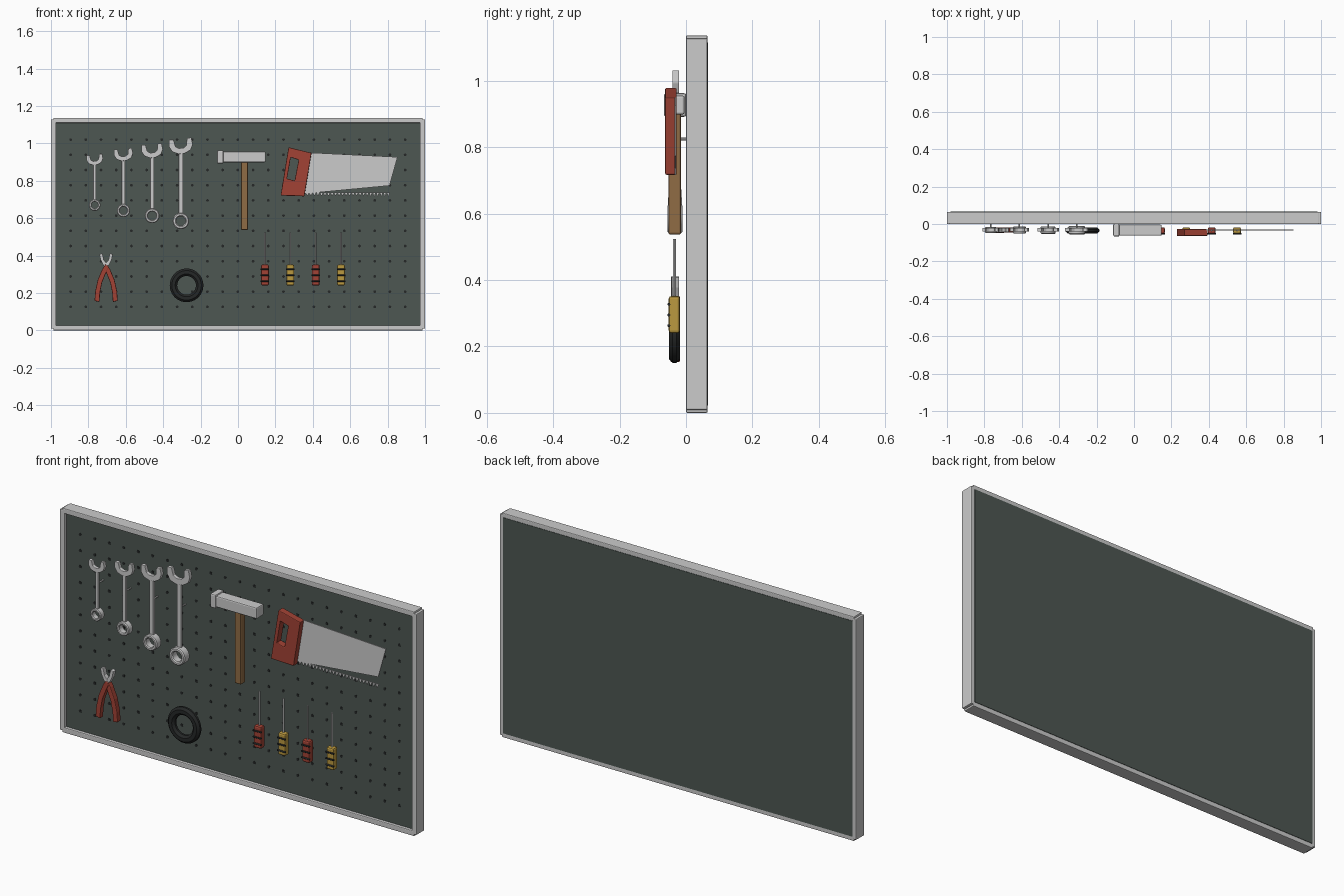
import bpy, bmesh, math

if "Cube" in bpy.data.objects:
    bpy.data.objects.remove(bpy.data.objects["Cube"])


def mat(name, c):
    m = bpy.data.materials.new(name)
    m.diffuse_color = (*c, 1)
    m.use_nodes = True
    m.node_tree.nodes["Principled BSDF"].inputs["Base Color"].default_value = m.diffuse_color
    return m


GREEN = mat("board_green", (0.075, 0.095, 0.085))
DARK = mat("dark_rubber", (0.018, 0.02, 0.02))
RED = mat("red_grip", (0.36, 0.055, 0.035))
YELLOW = mat("yellow_grip", (0.5, 0.32, 0.05))
WOOD = mat("wood", (0.28, 0.15, 0.06))


def finish(name, bm, m=None, bevel=0, smooth=False):
    bmesh.ops.recalc_face_normals(bm, faces=bm.faces)
    me = bpy.data.meshes.new(name)
    bm.to_mesh(me)
    bm.free()
    ob = bpy.data.objects.new(name, me)
    bpy.context.collection.objects.link(ob)
    if m:
        me.materials.append(m)
    if bevel:
        b = ob.modifiers.new("bevel", 'BEVEL')
        b.width, b.segments, b.limit_method = bevel, 2, 'ANGLE'
    if smooth:
        bpy.ops.object.select_all(action='DESELECT')
        ob.select_set(True)
        bpy.context.view_layer.objects.active = ob
        bpy.ops.object.shade_smooth_by_angle(angle=math.radians(30))
    return ob


def prism(name, pts, y0, y1, m=None, bevel=0, hole=None):
    """Outline in x/z pushed from y0 to y1; hole is an inner loop of equal length."""
    bm = bmesh.new()
    loops = [[[bm.verts.new((x, y, z)) for x, z in loop] for y in (y0, y1)]
             for loop in ([pts, hole] if hole else [pts])]
    n = len(pts)
    for a, b in loops:
        for i in range(n):
            j = (i + 1) % n
            bm.faces.new((a[i], a[j], b[j], b[i]))
    for k in (0, 1):
        if hole:
            o, h = loops[0][k], loops[1][k]
            for i in range(n):
                j = (i + 1) % n
                bm.faces.new((o[i], o[j], h[j], h[i]))
        else:
            bm.faces.new(loops[0][k])
    return finish(name, bm, m, bevel)


def box(name, x0, x1, y0, y1, z0, z1, m=None, bevel=0):
    return prism(name, [(x0, z0), (x1, z0), (x1, z1), (x0, z1)], y0, y1, m, bevel)


def ring(name, x, z, r_in, r_out, y0, y1, c, m=None, n=32):
    """Chamfered ring turned around the y axis."""
    prof = [(r_in, y0 + c), (r_in + c, y0), (r_out - c, y0), (r_out, y0 + c),
            (r_out, y1 - c), (r_out - c, y1), (r_in + c, y1), (r_in, y1 - c)]
    bm = bmesh.new()
    rows = [[bm.verts.new((x + r * math.cos(a), y, z + r * math.sin(a))) for r, y in prof]
            for a in (2 * math.pi * i / n for i in range(n))]
    for i in range(n):
        a, b = rows[i], rows[(i + 1) % n]
        for k in range(8):
            l = (k + 1) % 8
            bm.faces.new((a[k], a[l], b[l], b[k]))
    return finish(name, bm, m, smooth=True)


def rod(name, p0, axis, r, length, m=None, n=12):
    """Cylinder starting at p0, running along x, y or z."""
    bm = bmesh.new()
    u, v = [i for i in range(3) if i != axis]
    ends = []
    for d in (0, length):
        row = []
        for i in range(n):
            p = list(p0)
            p[axis] += d
            p[u] += r * math.cos(2 * math.pi * i / n)
            p[v] += r * math.sin(2 * math.pi * i / n)
            row.append(bm.verts.new(p))
        bm.faces.new(row)
        ends.append(row)
    for i in range(n):
        j = (i + 1) % n
        bm.faces.new((ends[0][i], ends[0][j], ends[1][j], ends[1][i]))
    return finish(name, bm, m, smooth=True)


# frame and board
T, H, D = 0.027, 1.137, 0.065
box("board_panel", -0.98, 0.98, 0.015, 0.067, 0.022, H - 0.022, GREEN)
box("frame_bottom", -0.987, 0.987, 0, D, 0, T, None, 0.004)
box("frame_top", -0.987, 0.987, 0, D, H - T, H, None, 0.004)
box("frame_left", -1, -1 + T, 0, D, 0.009, H - 0.009, None, 0.004)
box("frame_right", 1 - T, 1, 0, D, 0.009, H - 0.009, None, 0.004)

# grid of peg holes as dark discs
bm = bmesh.new()
for i in range(23):
    for j in range(12):
        cx, cz = -0.895 + i * 0.0813, 0.126 + j * 0.0813
        loops = [[bm.verts.new((cx + 0.0075 * math.cos(k * math.pi / 5), y,
                                cz + 0.0075 * math.sin(k * math.pi / 5))) for k in range(10)]
                 for y in (0.0135, 0.017)]
        for l in loops:
            bm.faces.new(l)
        for k in range(10):
            q = (k + 1) % 10
            bm.faces.new((loops[0][k], loops[0][q], loops[1][q], loops[1][k]))
finish("peg_holes", bm, DARK)

# four wrenches of growing size
half = [(0.018, -0.045), (0.05, -0.03), (0.064, -0.002), (0.060, 0.036),
        (0.036, 0.034), (0.029, -0.004), (0.013, -0.015)]
jaw = half + [(-x, z) for x, z in reversed(half)]
ca, sa = math.cos(math.radians(6)), math.sin(math.radians(6))
for i, (s, zr, zt) in enumerate([(0.70, 0.67, 0.944), (0.80, 0.641, 0.975),
                                 (0.90, 0.613, 1.0), (1.0, 0.585, 1.03)]):
    x = -0.766 + i * 0.1535
    zc = zt - 0.04 * s
    prism(f"wrench_{i+1}_jaw", [(x + s * (a * ca - b * sa), zc + s * (a * sa + b * ca))
                                for a, b in jaw], -0.041, -0.021, None, 0.002)
    w = 0.0115 * s
    box(f"wrench_{i+1}_shaft", x - w, x + w, -0.038, -0.024, zr + 0.035 * s,
        zc - 0.03 * s, None, 0.002)
    ring(f"wrench_{i+1}_ring", x, zr, 0.025 * s, 0.044 * s, -0.031 - 0.025 * s,
         -0.031 + 0.021 * s, 0.005 * s)
    rod(f"wrench_{i+1}_peg", (x, -0.026, 0.825), 1, 0.004, 0.045)

# hammer
box("hammer_head", -0.085, 0.148, -0.062, -0.004, 0.899, 0.956, None, 0.006)
box("hammer_face", -0.111, -0.078, -0.067, 0.001, 0.892, 0.963, None, 0.007)
box("hammer_handle", 0.016, 0.053, -0.053, -0.015, 0.537, 0.91, WOOD, 0.006)

# saw
prism("saw_handle", [(0.27, 0.979), (0.393, 0.949), (0.355, 0.717), (0.228, 0.721)],
      -0.063, -0.028, RED, 0.004,
      hole=[(0.282, 0.925), (0.324, 0.912), (0.303, 0.8), (0.262, 0.812)])
prism("saw_blade", [(0.355, 0.952), (0.853, 0.927), (0.81, 0.774), (0.345, 0.73)],
      -0.035, -0.030)
bm = bmesh.new()
for i in range(24):
    x = 0.362 + i * 0.0188
    a, b = [[bm.verts.new((x + dx, y, z)) for dx, z in
             ((0, 0.737), (0.0185, 0.737), (0.009, 0.716))] for y in (-0.035, -0.030)]
    bm.faces.new(a)
    bm.faces.new(b)
    for k in range(3):
        l = (k + 1) % 3
        bm.faces.new((a[k], a[l], b[l], b[k]))
finish("saw_teeth", bm)

# pliers: one arm mirrored about the pivot
grip = [(-0.062, 0.158), (-0.058, 0.21), (-0.045, 0.27), (-0.022, 0.325), (-0.004, 0.355),
        (0.013, 0.335), (-0.004, 0.3), (-0.022, 0.255), (-0.032, 0.205), (-0.036, 0.152)]
nose = [(-0.036, 0.408), (-0.03, 0.378), (-0.014, 0.346), (0.012, 0.338),
        (0.004, 0.358), (-0.012, 0.376), (-0.02, 0.412)]
for side, sx, dy in (("left", 1, 0), ("right", -1, 0.0015)):
    prism(f"pliers_grip_{side}", [(-0.705 + sx * x, z) for x, z in grip],
          -0.047 + dy, -0.02 + dy, RED, 0.004)
    prism(f"pliers_jaw_{side}", [(-0.705 + sx * x, z) for x, z in nose],
          -0.045 + dy, -0.022 + dy, None, 0.002)

# tape roll
ring("tape_roll", -0.275, 0.241, 0.05, 0.09, -0.051, -0.018, 0.011, DARK, 40)

# screwdrivers
for i in range(4):
    x, n = 0.144 + i * 0.1357, f"screwdriver_{i+1}"
    rod(n + "_shaft", (x, -0.035, 0.34), 2, 0.0045, 0.184)
    box(n + "_handle", x - 0.021, x + 0.021, -0.052, -0.018, 0.24, 0.352,
        YELLOW if i % 2 else RED, 0.008)
    for k in range(3):
        rod(f"{n}_band_{k+1}", (x - 0.023, -0.0515, 0.263 + k * 0.032), 0, 0.0045, 0.046, DARK)
